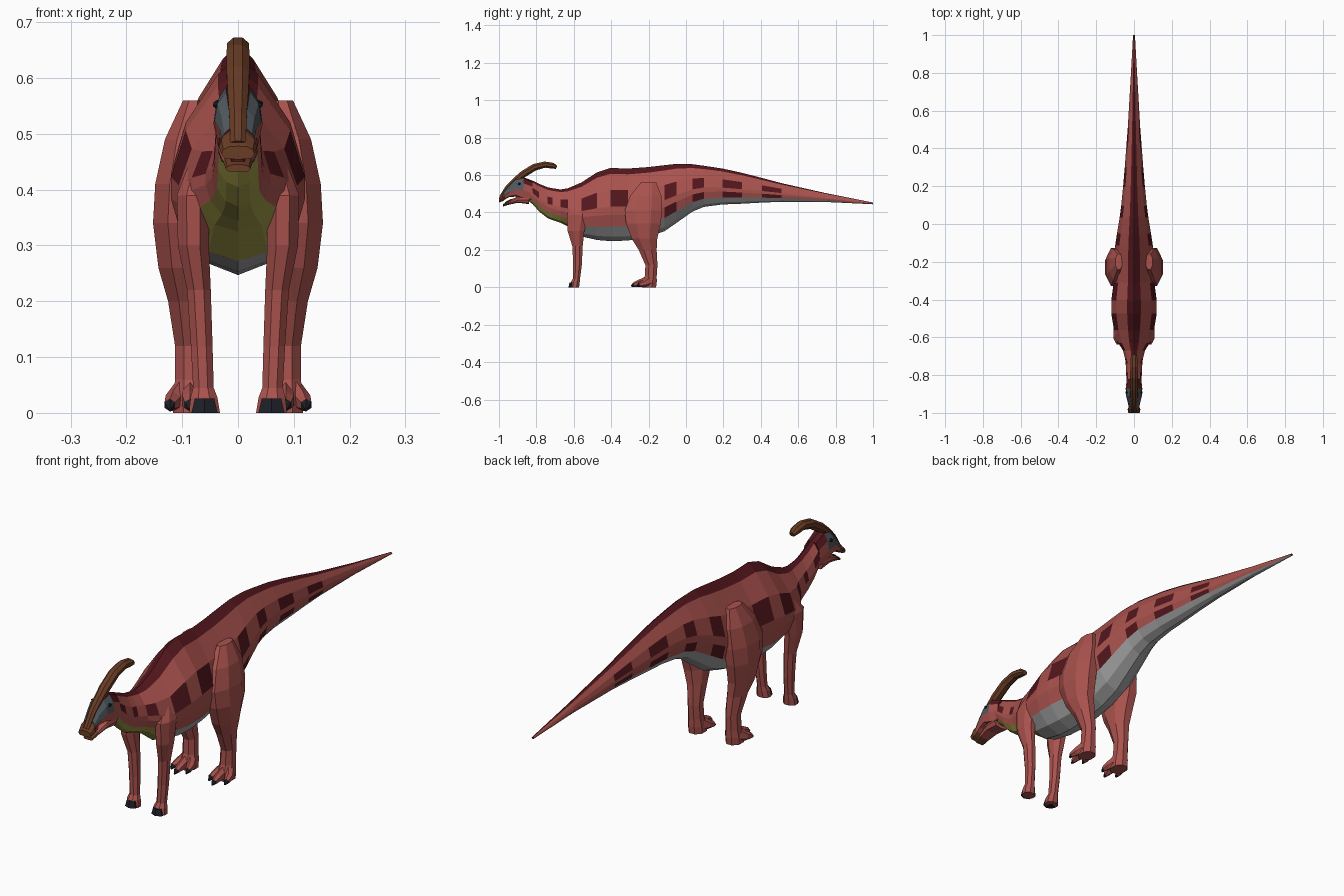
import bpy, bmesh, math
from mathutils import Vector

if "Cube" in bpy.data.objects:
    bpy.data.objects.remove(bpy.data.objects["Cube"])

COLORS = {
    "red": (0.40, 0.085, 0.075), "dark": (0.085, 0.008, 0.012), "grey": (0.36, 0.36, 0.36),
    "green": (0.33, 0.30, 0.06), "brown": (0.14, 0.045, 0.018), "slate": (0.08, 0.10, 0.115),
    "black": (0.012, 0.014, 0.02),
}
MATS = {}
for key, rgb in COLORS.items():
    MATS[key] = bpy.data.materials.new(key)
    MATS[key].diffuse_color = (*rgb, 1)
KEYS = list(COLORS)


def loft(name, rings, pick):
    """Skin closed rings; pick(section, side) gives the colour name."""
    bm = bmesh.new()
    vs = [[bm.verts.new(p) for p in r] for r in rings]
    n = len(rings[0])
    for i in range(len(vs) - 1):
        for j in range(n):
            k = (j + 1) % n
            f = bm.faces.new((vs[i][j], vs[i][k], vs[i + 1][k], vs[i + 1][j]))
            f.material_index = KEYS.index(pick(i, j))
    for ring, sec in ((vs[0], 0), (vs[-1], len(vs) - 2)):
        bm.faces.new(ring).material_index = KEYS.index(pick(sec, 0))
    bmesh.ops.recalc_face_normals(bm, faces=bm.faces)
    me = bpy.data.meshes.new(name)
    bm.to_mesh(me)
    bm.free()
    for key in KEYS:
        me.materials.append(MATS[key])
    ob = bpy.data.objects.new(name, me)
    bpy.context.collection.objects.link(ob)
    return ob


def trunk(name, sections, profile, pick):
    """Symmetric loft along y; sections are (y, top, bottom, half width)."""
    half = len(profile)
    full = profile + [(-a, b) for a, b in profile[-2:0:-1]]
    rings = [[(a * w, y, bot + b * (top - bot)) for a, b in full] for y, top, bot, w in sections]

    def row(i, j):
        return pick(i, j if j < half - 1 else 2 * (half - 1) - 1 - j)
    return loft(name, rings, row)


def tube(name, path, pick, sides=8, level=False):
    """Loft along (x, y, z, width radius, other radius); level keeps rings horizontal."""
    rings = []
    for i, (x, y, z, r1, r2) in enumerate(path):
        a, b = path[max(i - 1, 0)], path[min(i + 1, len(path) - 1)]
        t = (Vector(b[:3]) - Vector(a[:3])).normalized()
        s = Vector((1, 0, 0))
        u = Vector((0, 1, 0))
        if not level:
            s = (s - t * t.x).normalized()
            u = t.cross(s)
        c = Vector((x, y, z))
        rings.append([c + s * r1 * math.cos(q) + u * r2 * math.sin(q)
                      for q in (2 * math.pi * (k + 0.5) / sides for k in range(sides))])
    return loft(name, rings, pick)


# Body, neck and tail with back stripe, side patches and pale underside
body = [
    (-.86, .585, .475, .036), (-.82, .57, .445, .040), (-.785, .553, .405, .042),
    (-.74, .535, .37, .044), (-.715, .53, .36, .047), (-.67, .523, .345, .058),
    (-.63, .53, .325, .083), (-.56, .56, .272, .106), (-.475, .615, .253, .120),
    (-.405, .638, .247, .120), (-.31, .635, .25, .108), (-.2, .643, .27, .105),
    (-.115, .653, .30, .10), (-.05, .66, .345, .09), (.035, .658, .405, .076),
    (.095, .65, .43, .068), (.195, .635, .443, .058), (.3, .612, .447, .049),
    (.405, .585, .453, .041), (.51, .557, .457, .033), (.75, .503, .456, .019),
    (1.0, .453, .444, .005)]
body_profile = [(0, 1), (.3, .92), (.78, .70), (1, .47), (1, .36), (.86, .2), (.5, .06), (0, 0)]


def body_color(i, row):
    if row == 0:
        return "dark"
    if row >= 5:
        return "green" if i < 7 else "grey"
    if row == 2 and i in (1, 3, 5, 7, 9, 12, 14, 16, 18):
        return "dark"
    if row == 4 and i in (12, 14, 16, 18):
        return "dark"
    return "red"


trunk("body", body, body_profile, body_color)

# Head with slate eye patches and brown beak
head_profile = [(0, 1), (.5, .97), (.88, .74), (1, .42), (.8, .08), (0, 0)]
head = [(-.82, .565, .46, .038), (-.87, .588, .468, .044), (-.91, .578, .485, .042),
        (-.945, .545, .482, .033), (-.972, .512, .468, .028)]


def head_color(i, row):
    if i >= 1 and row in (1, 2):
        return "slate"
    return "dark" if row in (0, 1) else "red"


trunk("head", head, head_profile, head_color)
trunk("upper_beak", [(-.962, .517, .474, .025), (-.98, .50, .460, .034), (-1.0, .478, .454, .030)],
      head_profile, lambda i, r: "brown")

# Lower jaw and tongue
trunk("lower_jaw", [(-.84, .50, .445, .036), (-.90, .486, .452, .034),
                    (-.945, .463, .442, .027), (-.978, .445, .432, .022)],
      head_profile, lambda i, r: "brown" if i == 2 else "red")
trunk("tongue", [(-.89, .484, .462, .02), (-.94, .470, .455, .018), (-.968, .455, .445, .012)],
      head_profile, lambda i, r: "dark")

# Swept-back crest
crest = [(-.99, .482, .015, .010), (-.955, .530, .017, .015), (-.915, .568, .020, .018),
         (-.87, .605, .022, .020), (-.81, .642, .022, .020), (-.755, .656, .021, .018),
         (-.712, .650, .020, .017), (-.692, .642, .013, .010)]
tube("crest", [(0, *c) for c in crest], lambda i, j: "brown")

# Leg columns: (x, y, z, half width, half depth)
front_leg = [(.072, -.565, .44, .020, .035), (.080, -.580, .39, .032, .062),
             (.080, -.588, .30, .030, .048), (.070, -.580, .22, .023, .030),
             (.065, -.580, .12, .021, .025), (.062, -.586, .045, .020, .021),
             (.061, -.592, .028, .026, .026), (.060, -.595, 0, .030, .025)]
hind_leg = [(.080, -.20, .56, .020, .045), (.094, -.215, .49, .040, .090),
            (.104, -.228, .41, .048, .108), (.107, -.228, .34, .049, .100),
            (.101, -.222, .26, .045, .074), (.092, -.205, .20, .036, .052),
            (.086, -.185, .12, .029, .035), (.085, -.188, .06, .030, .034),
            (.085, -.195, .03, .034, .042), (.085, -.197, 0, .034, .040)]

for s, label in ((1, "left"), (-1, "right")):
    def side(path):
        return [(s * p[0], *p[1:]) for p in path]

    tube("front_leg_" + label, side(front_leg), lambda i, j: "red", level=True)
    # Front hoof
    tube("front_hoof_" + label,
         side([(.060, -.606, .026, .020, .017), (.060, -.608, 0, .027, .020)]),
         lambda i, j: "black", sides=6, level=True)
    tube("hind_leg_" + label, side(hind_leg), lambda i, j: "red", level=True)
    # Three clawed hind toes
    for n, (x, y) in enumerate(((.052, -.265), (.086, -.292), (.122, -.262))):
        bx = .085 + (x - .085) * .45
        mx = .085 + (x - .085) * .85
        toe = [(bx, -.195, .034, .018, .030), (mx, y + .04, .021, .016, .019),
               (x, y + .014, .014, .011, .012), (x, y, .006, .003, .004)]
        tube("hind_toe_%d_%s" % (n + 1, label), side(toe),
             lambda i, j: "black" if i == 2 else "red", sides=6)
    # Eye
    bpy.ops.mesh.primitive_ico_sphere_add(subdivisions=1, radius=.008,
                                          location=(s * .038, -.892, .553))
    eye = bpy.context.object
    eye.name = "eye_" + label
    eye.data.materials.append(MATS["black"])

for m in bpy.data.materials:
    if m.users and not m.is_grease_pencil:
        m.use_nodes = True
        m.node_tree.nodes["Principled BSDF"].inputs["Base Color"].default_value = m.diffuse_color
